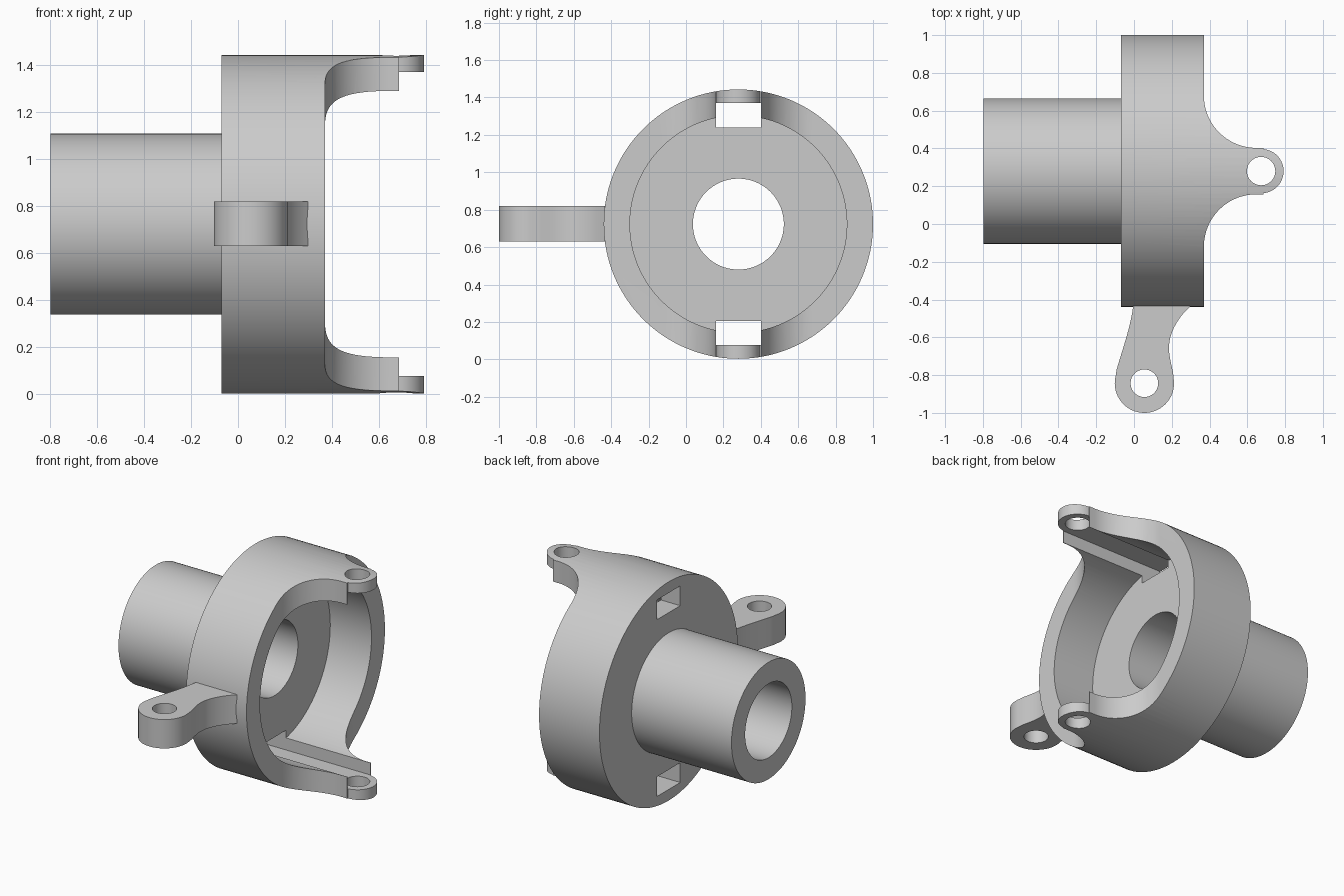
import bpy
import bmesh
from math import cos, sin, pi, radians
from mathutils import Matrix, Vector
from mathutils.geometry import interpolate_bezier

if "Cube" in bpy.data.objects:
    bpy.data.objects.remove(bpy.data.objects["Cube"])

AXIS_Y, AXIS_Z = 0.28, 0.723
BACK, FLOOR, RIM = -0.07, 0.07, 0.37
OUTER, INNER, BORE = 0.72, 0.58, 0.243

grey = bpy.data.materials.new("plain grey")
grey.use_nodes = True
grey.diffuse_color = (0.6, 0.6, 0.6, 1)
grey.node_tree.nodes["Principled BSDF"].inputs["Base Color"].default_value = (0.6, 0.6, 0.6, 1)


def make(name, bm):
    bmesh.ops.recalc_face_normals(bm, faces=bm.faces)
    mesh = bpy.data.meshes.new(name)
    bm.to_mesh(mesh)
    bm.free()
    mesh.materials.append(grey)
    obj = bpy.data.objects.new(name, mesh)
    bpy.context.collection.objects.link(obj)
    return obj


def prism(name, outline, z0, z1):
    bm = bmesh.new()
    face = bm.faces.new([bm.verts.new((x, y, z0)) for x, y in outline])
    new = bmesh.ops.extrude_face_region(bm, geom=[face])["geom"]
    bmesh.ops.translate(bm, vec=(0, 0, z1 - z0),
                        verts=[v for v in new if isinstance(v, bmesh.types.BMVert)])
    return make(name, bm)


def arc(cx, cy, r, a0, a1, n=24):
    angles = [radians(a0 + (a1 - a0) * i / n) for i in range(n + 1)]
    return [(cx + r * cos(a), cy + r * sin(a)) for a in angles]


def disc(name, cx, cy, r, z0, z1):
    return prism(name, arc(cx, cy, r, 0, 360, 64)[:-1], z0, z1)


def axle(name, r, x0, x1):
    """Cylinder on the main axis, which runs along x."""
    bm = bmesh.new()
    bmesh.ops.create_cone(bm, cap_ends=True, segments=128, radius1=r, radius2=r, depth=x1 - x0,
                          matrix=Matrix.Translation(((x0 + x1) / 2, AXIS_Y, AXIS_Z))
                          @ Matrix.Rotation(pi / 2, 4, 'Y'))
    return make(name, bm)


def box(name, x0, x1, y0, y1, z0, z1):
    return prism(name, [(x0, y0), (x1, y0), (x1, y1), (x0, y1)], z0, z1)


def cut(obj, tool, operation='DIFFERENCE'):
    bpy.context.view_layer.objects.active = obj
    mod = obj.modifiers.new("cut", 'BOOLEAN')
    mod.operation, mod.solver, mod.object = operation, 'EXACT', tool
    bpy.ops.object.modifier_apply(modifier=mod.name)
    bpy.data.objects.remove(tool)


# Housing: drum trimmed to a plan outline that leaves an ear at top and bottom
half = [(BACK - 0.1, 0.9), (RIM, 0.9)]
half += arc(0.647, 0.4, 0.277, 180, 270)
half += [(0.685, 0.123)]
half += arc(0.675, 0, 0.117, 85, 0, 16)
outline = [(x, AXIS_Y + y) for x, y in half]
outline += [(x, AXIS_Y - y) for x, y in reversed(half[:-1])]
housing = axle("housing", OUTER, BACK, 0.9)
cut(housing, prism("plan", outline, -0.2, 1.7), 'INTERSECT')
cut(housing, axle("cavity", INNER, FLOOR, 1.0))
cut(housing, axle("bore", BORE, -0.3, 0.3))

# Mirrored grooves through the floor and under the ears, then the ear holes
for side in (-1, 1):
    z0, z1 = sorted((AXIS_Z + side * 0.517, AXIS_Z + side * 0.647))
    cut(housing, box("groove", -0.3, 1.0, AXIS_Y - 0.12, AXIS_Y + 0.12, z0, z1))
cut(housing, disc("ear_hole", 0.673, AXIS_Y, 0.075, -0.2, 1.7))

# Hollow sleeve at the rear
sleeve = axle("sleeve", 0.385, -0.797, BACK)
cut(sleeve, axle("bore", BORE, -1.0, 0.2))

# Side arm with a rounded, drilled end


def bend(a, b, c, d):
    return [tuple(p)[:2] for p in
            interpolate_bezier(*[Vector((x, y, 0)) for x, y in (a, b, c, d)], 16)]


arm_outline = arc(0.055, -0.843, 0.157, 165, 370, 40)
arm_outline += bend((0.209, -0.80), (0.20, -0.74), (0.17, -0.67), (0.195, -0.59))[1:]
arm_outline += bend((0.195, -0.59), (0.215, -0.53), (0.25, -0.48), (0.297, -0.437))[1:]
arm_outline += [(0.297, -0.40), (0.0, -0.40)]
arm_outline += bend((-0.005, -0.44), (-0.02, -0.55), (-0.06, -0.66), (-0.092, -0.77))
arm = prism("side_arm", arm_outline, 0.63, 0.82)
cut(arm, disc("arm_hole", 0.055, -0.843, 0.073, 0.5, 1.0))

for obj in (housing, sleeve, arm):
    bpy.ops.object.select_all(action='DESELECT')
    obj.select_set(True)
    bpy.context.view_layer.objects.active = obj
    bpy.ops.object.shade_smooth_by_angle(angle=radians(25))
